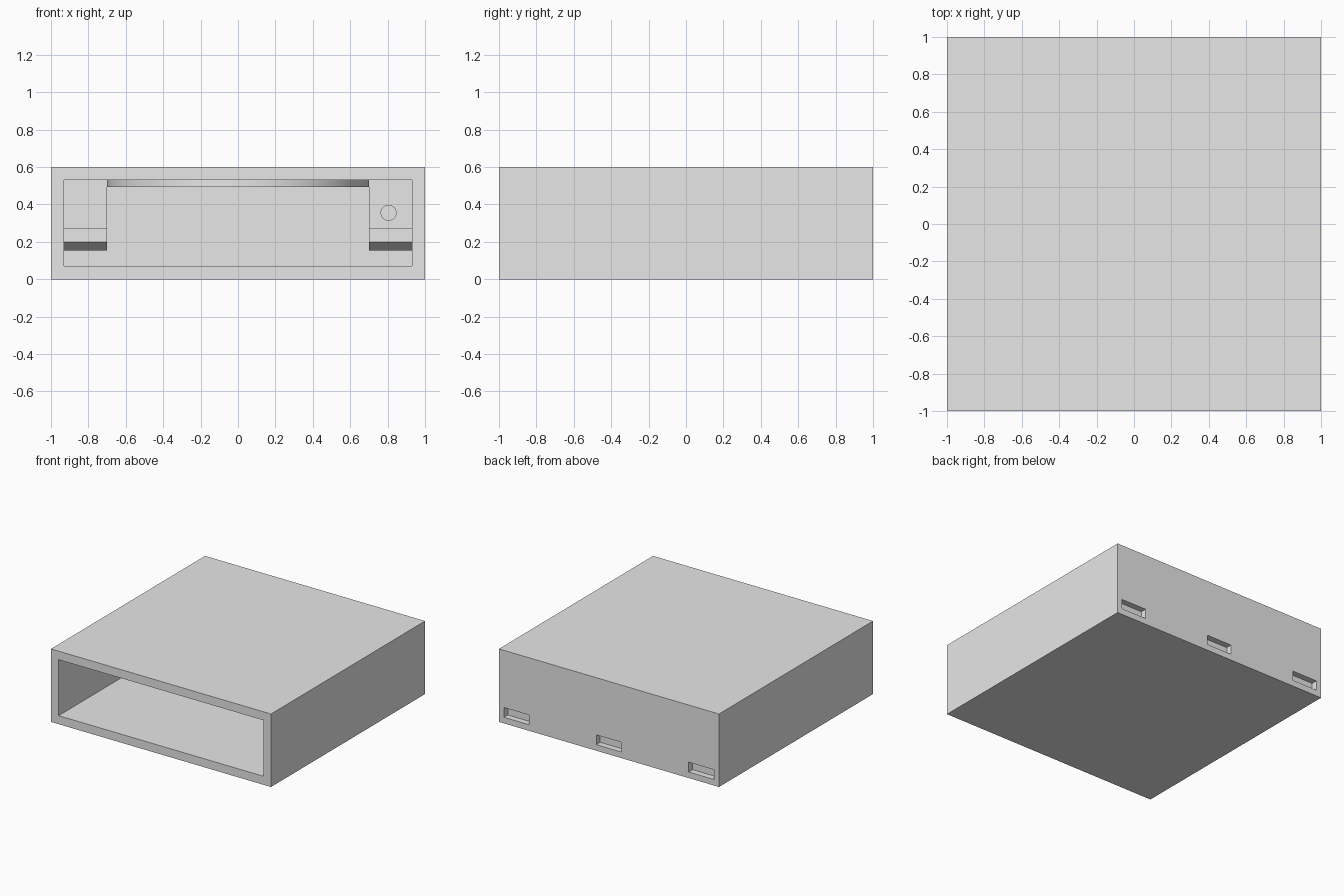
import bpy, bmesh, math
from mathutils import Matrix, Vector

default = bpy.data.objects.get("Cube")
if default:
    bpy.data.objects.remove(default, do_unlink=True)

grey = bpy.data.materials.new("light grey")
grey.use_nodes = True
grey.diffuse_color = (0.8, 0.8, 0.8, 1)
grey.node_tree.nodes["Principled BSDF"].inputs["Base Color"].default_value = (0.8, 0.8, 0.8, 1)


def add_object(name, bm):
    bmesh.ops.recalc_face_normals(bm, faces=bm.faces)
    mesh = bpy.data.meshes.new(name)
    bm.to_mesh(mesh)
    bm.free()
    mesh.materials.append(grey)
    obj = bpy.data.objects.new(name, mesh)
    bpy.context.collection.objects.link(obj)
    return obj


def box(name, low, high):
    low, high = Vector(low), Vector(high)
    bm = bmesh.new()
    place = Matrix.Translation((low + high) / 2) @ Matrix.Diagonal((*(high - low), 1))
    bmesh.ops.create_cube(bm, size=1, matrix=place)
    return add_object(name, bm)


def cylinder(name, radius, depth, place, sides):
    bm = bmesh.new()
    bmesh.ops.create_cone(bm, cap_ends=True, segments=sides, radius1=radius,
                          radius2=radius, depth=depth, matrix=place)
    obj = add_object(name, bm)
    bpy.ops.object.select_all(action='DESELECT')
    obj.select_set(True)
    bpy.context.view_layer.objects.active = obj
    bpy.ops.object.shade_smooth_by_angle(angle=math.radians(30))
    return obj


def cut(target, cutter):
    cutter.hide_render = True
    mod = target.modifiers.new("cut", 'BOOLEAN')
    mod.operation = 'DIFFERENCE'
    mod.solver = 'EXACT'
    mod.object = cutter
    bpy.context.view_layer.objects.active = target
    bpy.ops.object.modifier_apply(modifier=mod.name)
    bpy.data.objects.remove(cutter, do_unlink=True)


# Housing with its open front and three shallow slots in the back
housing = box("housing", (-1, -1, 0), (1, 1, 0.6))
cut(housing, box("cavity_cutter", (-0.93, -1.1, 0.07), (0.93, 0.93, 0.53)))
for x in (-0.84, 0, 0.84):
    cut(housing, box("slot_cutter", (x - 0.115, 0.95, 0.05), (x + 0.115, 1.1, 0.13)))

# Side brackets: a stepped block with a chamfered lower lip, as (y, z)
profile = [(0.25, 0.53), (0.25, 0.275), (0.15, 0.275), (0.15, 0.2),
           (0.22, 0.155), (0.93, 0.155), (0.93, 0.53)]
for side, name in ((1, "left_bracket"), (-1, "right_bracket")):
    bm = bmesh.new()
    face = bm.faces.new([bm.verts.new((side * 0.7, y, z)) for y, z in profile])
    grown = bmesh.ops.extrude_face_region(bm, geom=[face])["geom"]
    bmesh.ops.translate(bm, vec=(side * 0.23, 0, 0),
                        verts=[v for v in grown if isinstance(v, bmesh.types.BMVert)])
    add_object(name, bm)

# Round plate under the roof
cylinder("round_ceiling_plate", 0.7, 0.04, Matrix.Translation((0, 0.22, 0.512)), 64)

# Small round stub on the left bracket
cylinder("bracket_stub", 0.043, 0.04,
         Matrix.Translation((0.805, 0.24, 0.355)) @ Matrix.Rotation(math.pi / 2, 4, 'X'), 24)
